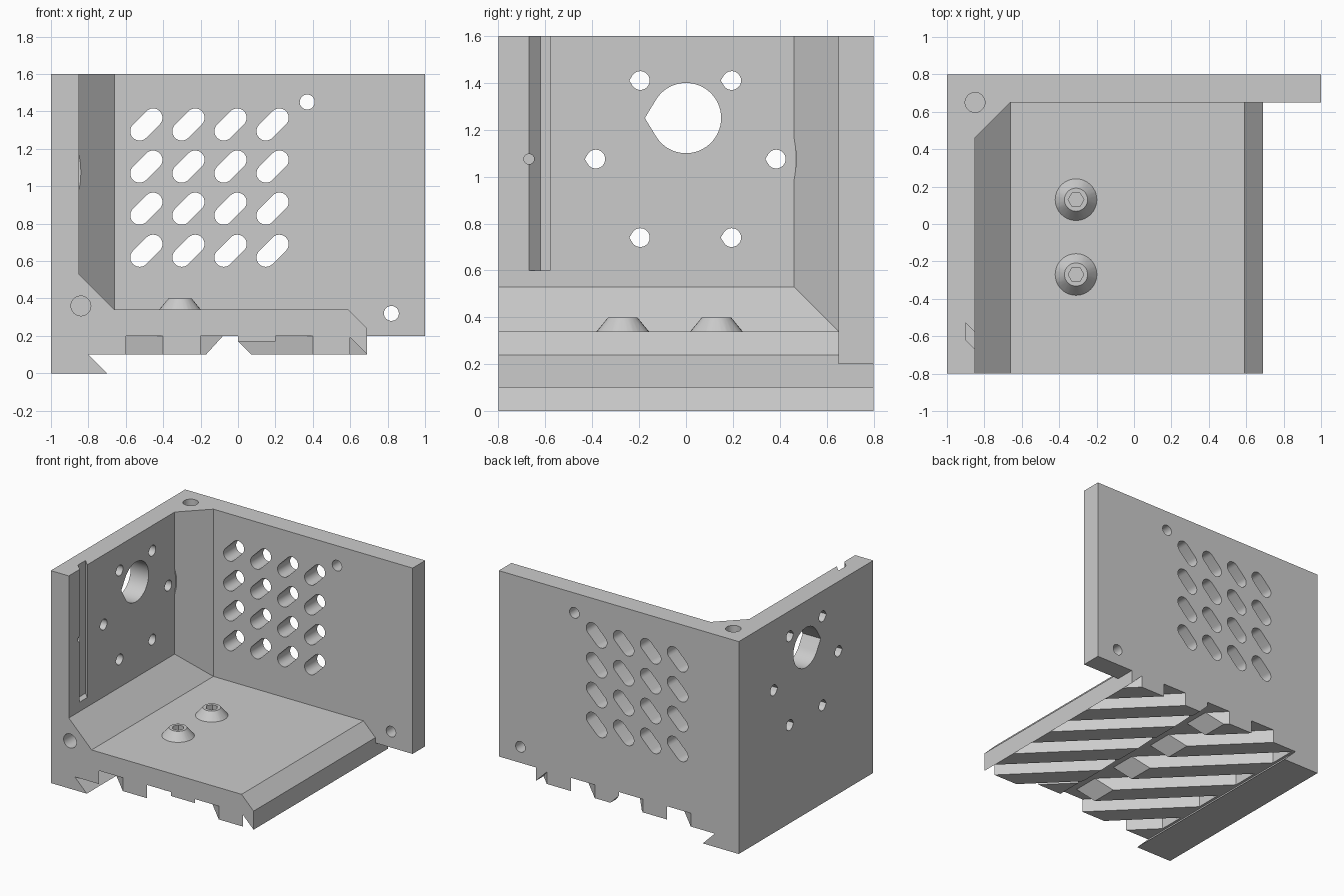
import bpy, bmesh, math
from math import cos, sin, pi

old = bpy.data.objects.get("Cube")
if old:
    bpy.data.objects.remove(old, do_unlink=True)

grey = bpy.data.materials.new("plain_grey")
grey.use_nodes = True
grey.diffuse_color = (0.6, 0.6, 0.6, 1)
grey.node_tree.nodes["Principled BSDF"].inputs["Base Color"].default_value = (0.6, 0.6, 0.6, 1)


def to_object(bm, name):
    bmesh.ops.recalc_face_normals(bm, faces=bm.faces)
    mesh = bpy.data.meshes.new(name)
    bm.to_mesh(mesh)
    bm.free()
    mesh.materials.append(grey)
    ob = bpy.data.objects.new(name, mesh)
    bpy.context.collection.objects.link(ob)
    return ob


def add_prism(bm, outline, axis, a, b):
    """Extrude a 2D outline along an axis from a to b."""
    place = {"x": lambda p, d: (d, p[0], p[1]),
             "y": lambda p, d: (p[0], d, p[1]),
             "z": lambda p, d: (p[0], p[1], d)}[axis]
    ends = [[bm.verts.new(place(p, d)) for p in outline] for d in (a, b)]
    for ring in ends:
        bm.faces.new(ring)
    n = len(outline)
    for i in range(n):
        j = (i + 1) % n
        bm.faces.new((ends[0][i], ends[0][j], ends[1][j], ends[1][i]))


def add_hull(bm, points):
    verts = [bm.verts.new(p) for p in points]
    bmesh.ops.convex_hull(bm, input=verts)


def rect(u0, u1, v0, v1):
    return [(u0, v0), (u1, v0), (u1, v1), (u0, v1)]


def circle(u, v, r, n=32):
    return [(u + r * cos(2 * pi * i / n), v + r * sin(2 * pi * i / n)) for i in range(n)]


def teardrop(u, v, r, n=32):
    """Circle with a small point toward the negative side."""
    gap = math.acos(1 / 1.17)
    arc = [pi + gap + (2 * pi - 2 * gap) * i / n for i in range(n + 1)]
    return [(u - 1.17 * r, v)] + [(u + r * cos(t), v + r * sin(t)) for t in arc]


def diagonal_slot(u, v, r, shift, n=16):
    points = []
    for side in (1, -1):
        for i in range(n + 1):
            t = -pi / 4 + pi * i / n + (0 if side > 0 else pi)
            points.append((u + side * shift + r * cos(t), v + side * shift + r * sin(t)))
    return points


def combine(body, bm, operation="DIFFERENCE"):
    """Apply a boolean with the given shape, then drop the helper."""
    helper = to_object(bm, "helper")
    helper.hide_render = True
    mod = body.modifiers.new("cut", "BOOLEAN")
    mod.operation = operation
    mod.solver = "EXACT"
    mod.object = helper
    bpy.context.view_layer.objects.active = body
    bpy.ops.object.modifier_apply(modifier=mod.name)
    bpy.data.objects.remove(helper, do_unlink=True)


# Solid block that becomes the bracket
bm = bmesh.new()
add_prism(bm, rect(-1, 1, -0.8, 0.8), "z", 0, 1.6)
body = to_object(bm, "corner_bracket")

# Open interior with chamfered inner corners
bm = bmesh.new()
wall, inner = -0.85, -0.66
add_hull(bm, [(wall, -1, 2), (wall, 0.46, 2), (inner, 0.65, 2), (1.2, 0.65, 2), (1.2, -1, 2),
              (wall, -1, 0.53), (wall, 0.46, 0.53), (inner, -1, 0.34), (inner, 0.65, 0.34),
              (1.2, 0.65, 0.34), (1.2, -1, 0.34)])
combine(body, bm)

# Underside with the hooked left edge
bm = bmesh.new()
add_prism(bm, [(-0.8, 0.1), (-0.69, -0.01), (1.2, -0.01), (1.2, 0.2), (0.69, 0.2), (0.69, 0.1)],
          "y", -1, 1)
combine(body, bm)

# Floor's chamfered free edge
bm = bmesh.new()
add_prism(bm, [(0.58, 0.35), (0.69, 0.24), (0.69, -0.1), (1.2, -0.1), (1.2, 0.35)], "y", -1, 0.65)
combine(body, bm)

# Diagonal grooves under the floor, leaving an undercut lip
bm = bmesh.new()
for k in range(8):
    c = -1.4 + 0.4 * k
    add_hull(bm, [(x, c + w - x, z)
                  for x, z in ((-0.78, 0.09), (0.7, 0.09), (-0.78, 0.2), (0.59, 0.2))
                  for w in (0, 0.2)])
combine(body, bm)

# Lengthwise channel across the ribs
bm = bmesh.new()
add_prism(bm, [(-0.18, 0.09), (-0.08, 0.2), (0, 0.2), (0, 0.17), (0.08, 0.09)], "y", -1, 1)
combine(body, bm)
bm = bmesh.new()
add_prism(bm, rect(0, 0.2, 0.09, 0.17), "y", -1, -0.6)
combine(body, bm)

# Motor clearance and mounting holes in the side wall
bm = bmesh.new()
add_prism(bm, circle(0, 1.075, 0.47, 64), "x", -0.85, -0.3)
combine(body, bm)
bm = bmesh.new()
add_prism(bm, teardrop(0, 1.25, 0.15, 48), "x", -1.2, -0.7)
for y in (-1, 1):
    for dy, z in ((0.195, 0.74), (0.195, 1.41), (0.385, 1.075)):
        add_prism(bm, teardrop(y * dy, z, 0.04), "x", -1.2, -0.7)
combine(body, bm)

# Slanted strip slot and its small dimple
bm = bmesh.new()
add_prism(bm, [(-0.84, -0.68), (-0.9, -0.62), (-0.9, -0.53), (-0.84, -0.59)], "z", 0.6, 1.8)
combine(body, bm)
bm = bmesh.new()
add_prism(bm, circle(-0.67, 1.075, 0.022, 16), "x", -0.93, -0.8)
combine(body, bm)

# Vent slots and bolt holes in the back wall
bm = bmesh.new()
for i in range(4):
    for j in range(4):
        add_prism(bm, diagonal_slot(-0.49 + 0.225 * i, 0.655 + 0.225 * j, 0.05, 0.036), "y", 0.5, 1)
for x, z in ((0.37, 1.45), (0.82, 0.32)):
    add_prism(bm, circle(x, z, 0.04), "y", 0.5, 1)
# Blind bolt holes in the front and top edges
add_prism(bm, circle(-0.84, 0.36, 0.053), "y", -1, -0.5)
add_prism(bm, circle(-0.85, 0.65, 0.053), "z", 1.3, 1.8)
combine(body, bm)

# Conical bosses with hexagonal sockets on the floor
bosses = ((-0.31, 0.13), (-0.31, -0.27))
bm = bmesh.new()
for x, y in bosses:
    add_hull(bm, [(px, py, z) for r, z in ((0.128, 0.32), (0.062, 0.4))
                  for px, py in circle(x, y, r)])
combine(body, bm, "UNION")
bm = bmesh.new()
for x, y in bosses:
    add_prism(bm, circle(x, y, 0.042, 6), "z", 0.28, 0.6)
combine(body, bm)

# Smooth the round holes and keep edges sharp
bpy.ops.object.select_all(action="DESELECT")
body.select_set(True)
bpy.context.view_layer.objects.active = body
bpy.ops.object.shade_smooth_by_angle(angle=math.radians(25))
